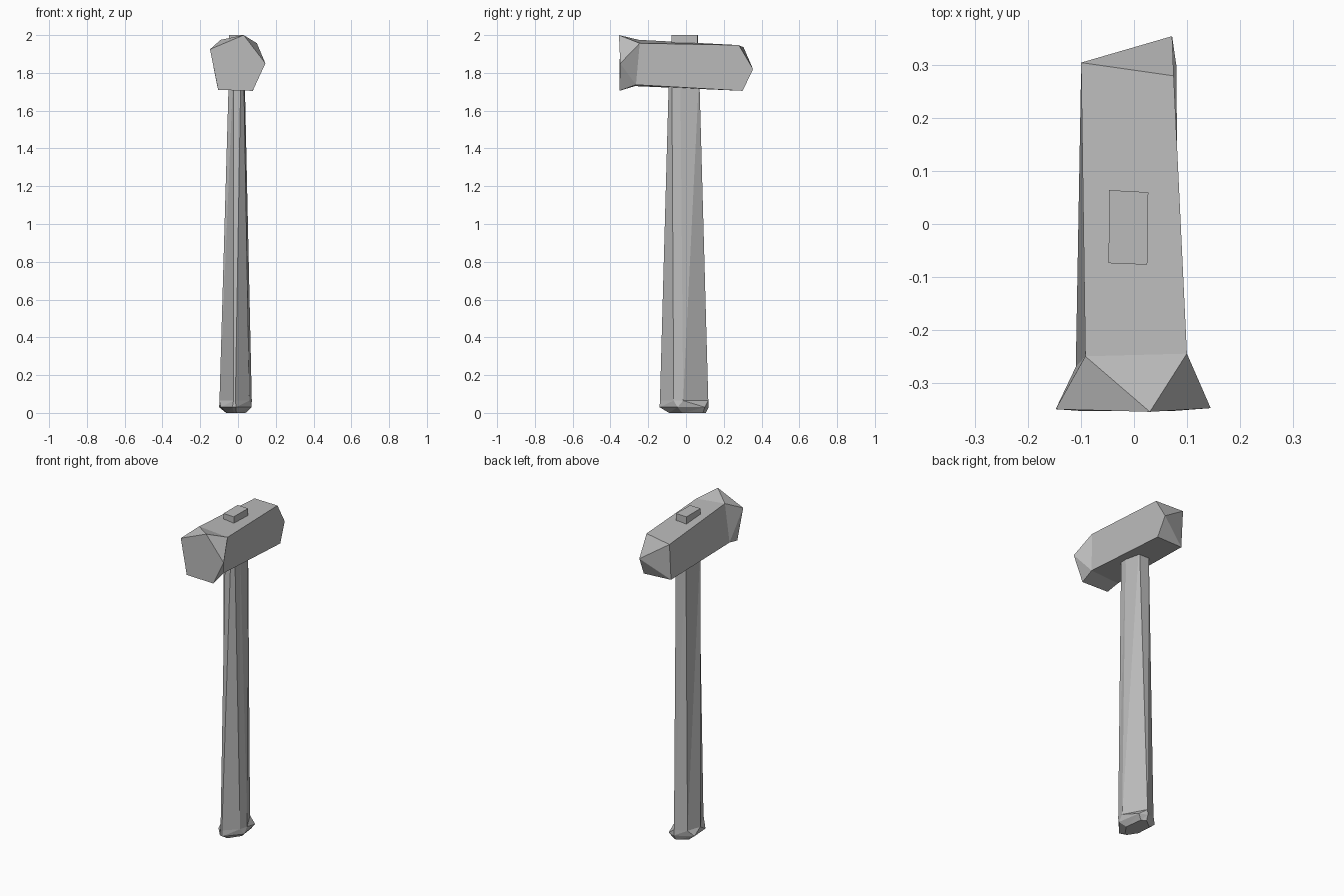
import bpy
import bmesh

cube = bpy.data.objects.get("Cube")
if cube:
    bpy.data.objects.remove(cube, do_unlink=True)

grey = bpy.data.materials.new("plain_grey")
grey.use_nodes = True
colour = (0.5, 0.5, 0.5, 1)
grey.diffuse_color = colour
grey.node_tree.nodes["Principled BSDF"].inputs["Base Color"].default_value = colour


def finish(name, bm):
    """Turn a bmesh into a flat-shaded grey object."""
    bmesh.ops.recalc_face_normals(bm, faces=bm.faces)
    mesh = bpy.data.meshes.new(name)
    bm.to_mesh(mesh)
    bm.free()
    mesh.materials.append(grey)
    obj = bpy.data.objects.new(name, mesh)
    bpy.context.collection.objects.link(obj)
    return obj


def add_ring(bm, outline, z):
    return [bm.verts.new((x, y, z)) for x, y in outline]


def loft(name, sections):
    """Skin a stack of outlines, each given as (height, outline)."""
    bm = bmesh.new()
    rings = [add_ring(bm, outline, z) for z, outline in sections]
    for low, high in zip(rings, rings[1:]):
        count = len(low)
        for i in range(count):
            j = (i + 1) % count
            bm.faces.new((low[i], low[j], high[j]))
            bm.faces.new((low[i], high[j], high[i]))
    bm.faces.new(rings[0])
    bm.faces.new(rings[-1])
    return finish(name, bm)


# Handle: tapering faceted shaft with a slightly flared butt
grip_top = [(-.048, -.075), (-.025, -.09), (.015, -.09), (.03, -.075),
            (.035, -.03), (.02, .07), (-.048, .07)]
grip_base = [(-.098, 0), (-.024, -.137), (-.014, -.138), (.06, -.065),
             (.073, -.015), (0, .118), (-.07, .085)]
butt = [(-.092, -.06), (-.03, -.135), (-.01, -.14), (.072, -.045),
        (.048, .1), (0, .12), (-.1, .06)]
foot = [(x * .6 - .003, y * .75 + .015) for x, y in butt]
loft("handle", [(0, foot), (.03, butt), (.065, grip_base), (1.8, grip_top)])

# Tang: end of the handle showing above the head
tang = [(-.048, -.074), (.025, -.077), (.027, .06), (-.047, .064)]
loft("tang", [(1.75, tang), (2, tang)])

# Head: four-sided block, wedge-shaped back, flared five-sided striking face
bm = bmesh.new()
points = {
    "front_top_l": (-.092, -.25, 1.975), "front_top_r": (.1, -.245, 1.957),
    "front_low_r": (.085, -.265, 1.737), "front_low_l": (-.11, -.27, 1.73),
    "back_top_l": (-.1, .305, 1.935), "back_top_r": (.075, .28, 1.947),
    "back_low_r": (.08, .3, 1.705), "back_low_l": (-.1, .29, 1.71),
    "tip": (.072, .355, 1.82),
    "apex": (.03, -.355, 2), "right": (.145, -.348, 1.85),
    "low_r": (.078, -.353, 1.705), "low_l": (-.105, -.353, 1.71),
    "left": (-.148, -.35, 1.925),
}
v = {name: bm.verts.new(co) for name, co in points.items()}
faces = [
    # body
    "front_top_l front_top_r back_top_r back_top_l",
    "front_low_l front_low_r back_low_r back_low_l",
    "front_top_l front_low_l back_low_l back_top_l",
    "front_top_r front_low_r back_low_r tip back_top_r",
    # back wedge
    "back_top_l back_top_r tip",
    "back_top_l tip back_low_l",
    "back_low_l tip back_low_r",
    # striking face and flare
    "apex right low_r low_l left",
    "apex front_top_l front_top_r",
    "apex front_top_r right",
    "right front_top_r front_low_r",
    "right front_low_r low_r",
    "low_r front_low_r front_low_l low_l",
    "low_l front_low_l left",
    "left front_low_l front_top_l",
    "left front_top_l apex",
]
for face in faces:
    bm.faces.new([v[name] for name in face.split()])
finish("hammer_head", bm)
